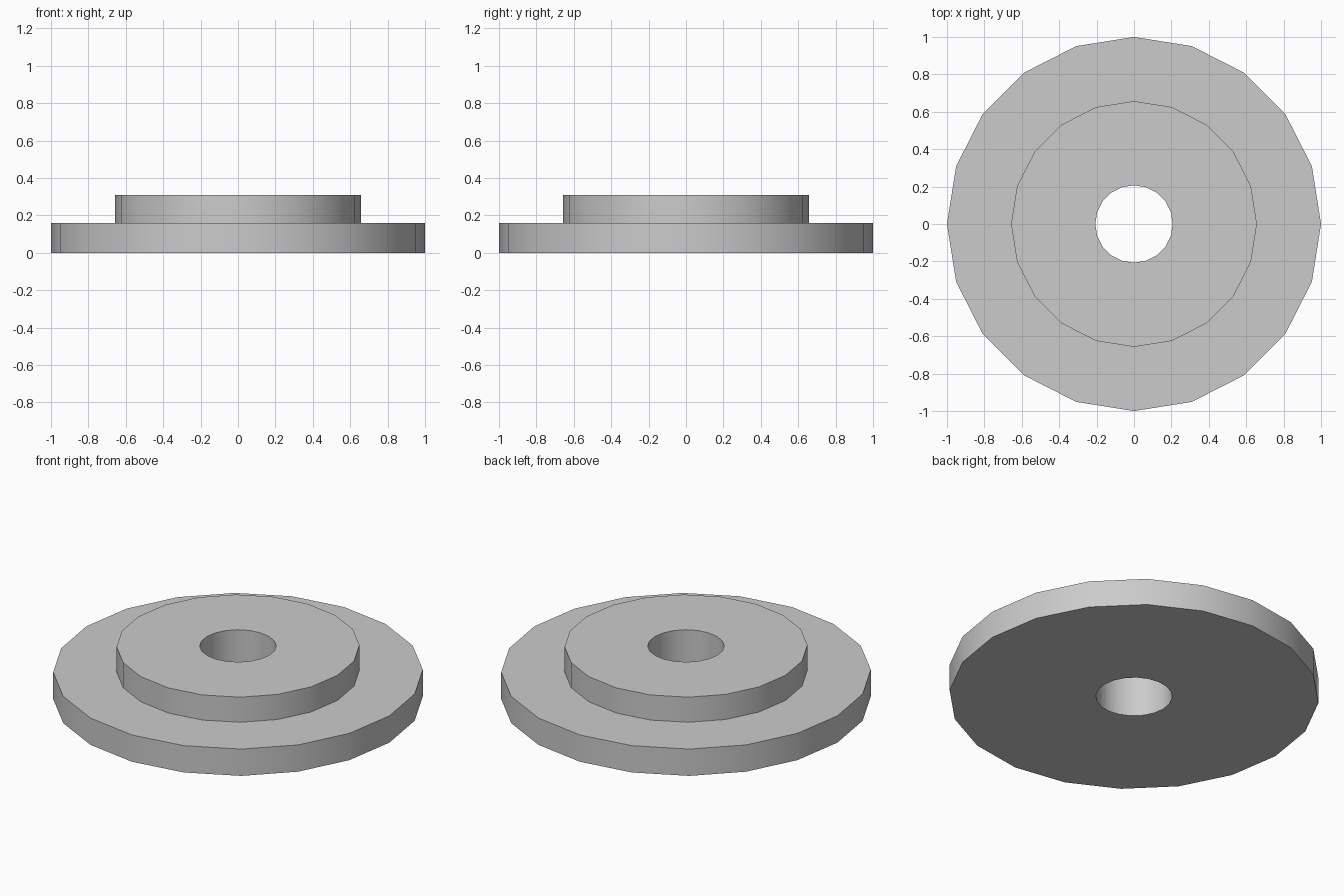
import bpy
import bmesh
import math

cube = bpy.data.objects.get("Cube")
if cube:
    bpy.data.objects.remove(cube, do_unlink=True)

SIDES = 20
BORE, HUB, RIM = 0.207, 0.657, 1.0
STEP, TOP = 0.16, 0.31

# Plain grey material
grey = bpy.data.materials.new("plain grey")
grey.use_nodes = True
colour = (0.6, 0.6, 0.6, 1)
grey.diffuse_color = colour
grey.node_tree.nodes["Principled BSDF"].inputs["Base Color"].default_value = colour


def lathe(name, profile, material):
    """Revolve a closed (radius, height) profile around the z axis."""
    bm = bmesh.new()
    rings = []
    for radius, z in profile:
        ring = []
        for i in range(SIDES):
            a = math.tau * i / SIDES
            ring.append(bm.verts.new((radius * math.cos(a), radius * math.sin(a), z)))
        rings.append(ring)
    for k, lower in enumerate(rings):
        upper = rings[(k + 1) % len(rings)]
        for i in range(SIDES):
            j = (i + 1) % SIDES
            bm.faces.new((lower[i], lower[j], upper[j], upper[i]))
    bmesh.ops.recalc_face_normals(bm, faces=bm.faces)
    mesh = bpy.data.meshes.new(name)
    bm.to_mesh(mesh)
    bm.free()
    mesh.materials.append(material)
    obj = bpy.data.objects.new(name, mesh)
    bpy.context.collection.objects.link(obj)
    bpy.ops.object.select_all(action="DESELECT")
    obj.select_set(True)
    bpy.context.view_layer.objects.active = obj
    bpy.ops.object.shade_smooth_by_angle(angle=math.radians(30))
    return obj


# Wide disc with a raised hub and a bore straight through both
lathe("stepped_disc", [
    (BORE, 0), (RIM, 0), (RIM, STEP),
    (HUB, STEP), (HUB, TOP), (BORE, TOP),
], grey)
